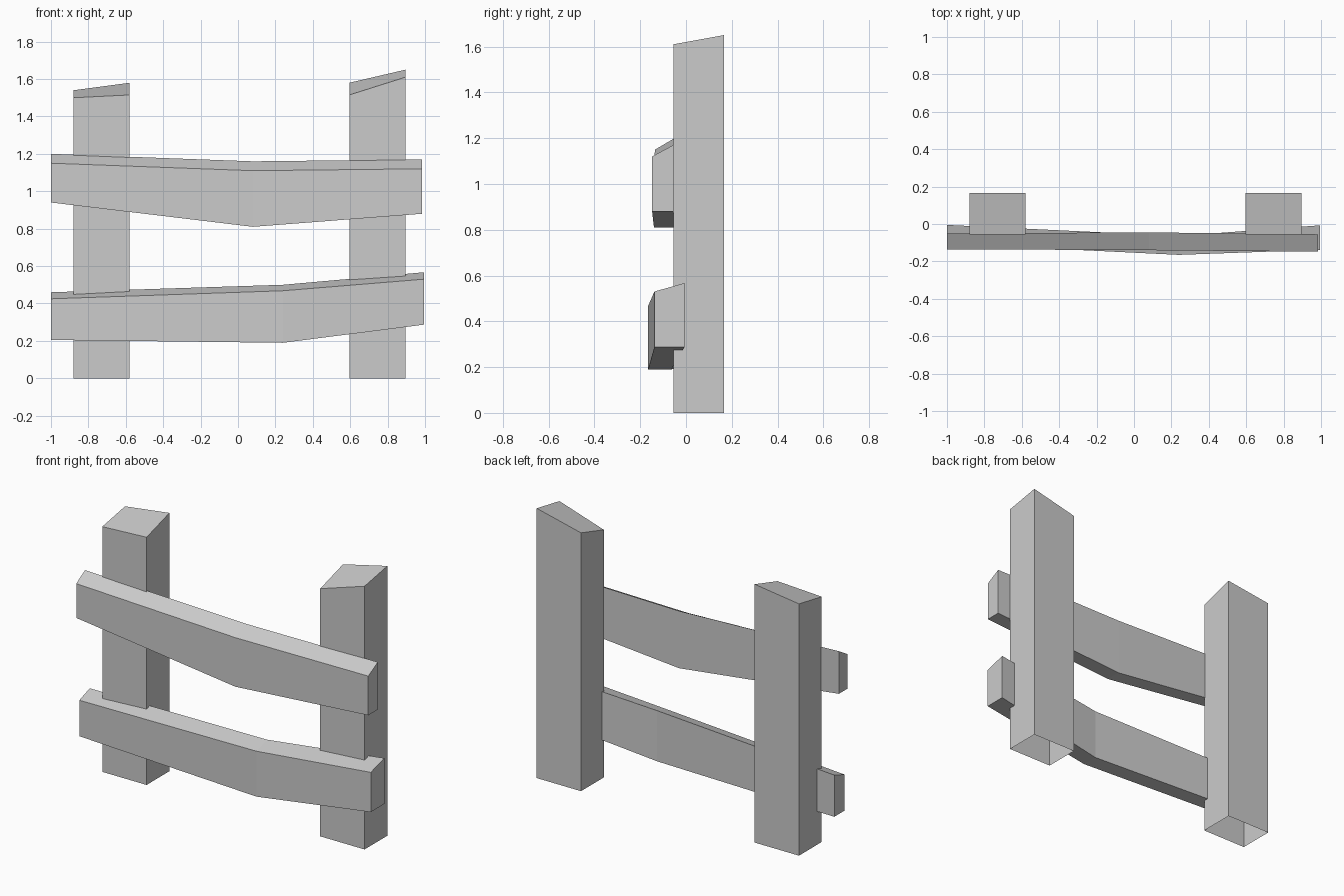
import bpy
import bmesh

cube = bpy.data.objects.get("Cube")
if cube:
    bpy.data.objects.remove(cube, do_unlink=True)

# One plain grey for the whole fence
grey = bpy.data.materials.new("plain grey")
grey.use_nodes = True
color = (0.6, 0.6, 0.6, 1.0)
grey.diffuse_color = color
for node in grey.node_tree.nodes:
    if node.type == 'BSDF_PRINCIPLED':
        node.inputs["Base Color"].default_value = color
        node.inputs["Roughness"].default_value = 0.8


def loft(name, rings, cap_start=True):
    """Join four-cornered rings into a beam with flat faces."""
    bm = bmesh.new()
    loops = [[bm.verts.new(p) for p in ring] for ring in rings]
    for a, b in zip(loops, loops[1:]):
        for i in range(4):
            j = (i + 1) % 4
            bm.faces.new((a[i], a[j], b[j], b[i]))
    bm.faces.new(loops[-1])
    if cap_start:
        bm.faces.new(loops[0][::-1])
    bmesh.ops.recalc_face_normals(bm, faces=bm.faces)
    mesh = bpy.data.meshes.new(name)
    bm.to_mesh(mesh)
    bm.free()
    mesh.materials.append(grey)
    obj = bpy.data.objects.new(name, mesh)
    bpy.context.collection.objects.link(obj)
    return obj


def post(name, x0, tops):
    """Upright with a slanted top and an open foot."""
    x1, front, back = x0 + 0.3, -0.055, 0.165
    corners = [(x0, front), (x1, front), (x1, back), (x0, back)]
    foot = [(x, y, 0) for x, y in corners]
    head = [(x, y, z) for (x, y), z in zip(corners, tops)]
    loft(name, [foot, head], cap_start=False)


def rail(name, sections):
    """Bent plank; section = x, front y, back y, bottom, front top, back top."""
    rings = [[(x, yf, zb), (x, yb, zb), (x, yb, tb), (x, yf, tf)]
             for x, yf, yb, zb, tf, tb in sections]
    loft(name, rings)


# Posts: top heights go around from the front right corner
post("right_post", -0.88, (1.50, 1.515, 1.58, 1.54))
post("left_post", 0.595, (1.515, 1.61, 1.65, 1.58))

# Rails, each bent once near the middle
rail("upper_rail", [
    (-1.0, -0.135, -0.05, 0.94, 1.15, 1.20),
    (0.08, -0.14, -0.045, 0.81, 1.11, 1.16),
    (0.985, -0.148, -0.055, 0.88, 1.12, 1.17)])
rail("lower_rail", [
    (-1.0, -0.105, -0.005, 0.205, 0.425, 0.46),
    (0.24, -0.165, -0.064, 0.19, 0.468, 0.50),
    (0.995, -0.138, -0.007, 0.287, 0.53, 0.567)])
